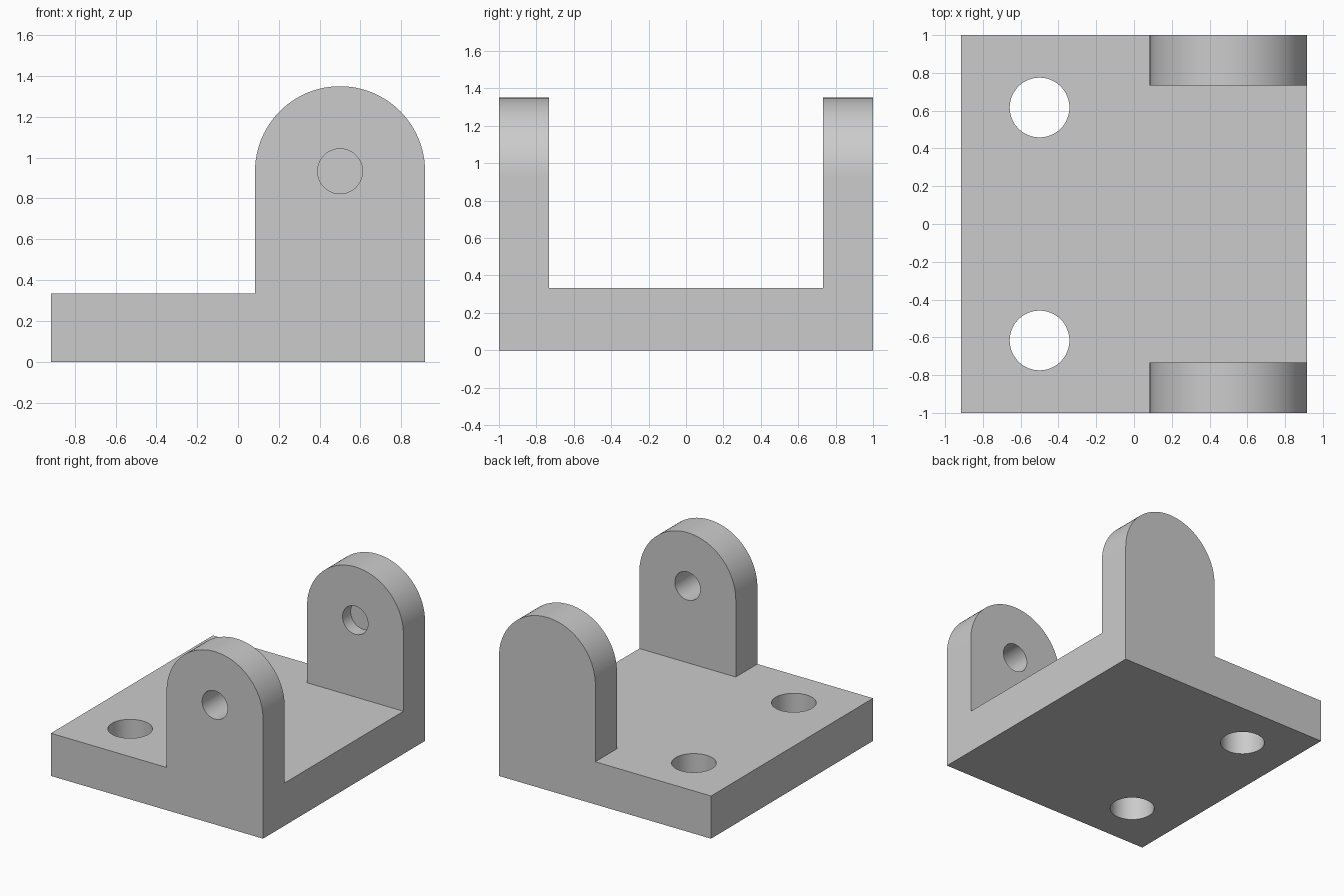
import bpy, bmesh, math

if "Cube" in bpy.data.objects:
    bpy.data.objects.remove(bpy.data.objects["Cube"])

U = 1 / 30                      # drawing unit
HALF_X, HALF_Y = 27.5 * U, 1.0
BASE_H = 10 * U
LUG_R, LUG_X, LUG_Z, LUG_T = 12.5 * U, 15 * U, 28 * U, 8 * U

grey = bpy.data.materials.new("grey")
grey.diffuse_color = (0.6, 0.6, 0.6, 1)
grey.use_nodes = True
grey.node_tree.nodes["Principled BSDF"].inputs["Base Color"].default_value = grey.diffuse_color


def extrude(name, outline, offset):
    """Solid made by sweeping a planar outline along an offset."""
    bm = bmesh.new()
    face = bm.faces.new([bm.verts.new(p) for p in outline])
    new = bmesh.ops.extrude_face_region(bm, geom=[face])["geom"]
    bmesh.ops.translate(bm, vec=offset, verts=[g for g in new if isinstance(g, bmesh.types.BMVert)])
    bmesh.ops.recalc_face_normals(bm, faces=bm.faces)
    mesh = bpy.data.meshes.new(name)
    bm.to_mesh(mesh)
    bm.free()
    mesh.materials.append(grey)
    obj = bpy.data.objects.new(name, mesh)
    bpy.context.collection.objects.link(obj)
    return obj


def arc(radius, end, steps):
    return [(radius * math.cos(end * i / steps), radius * math.sin(end * i / steps))
            for i in range(steps + 1)]


def combine(target, tool, operation):
    """Apply a boolean and discard the tool."""
    mod = target.modifiers.new(operation, 'BOOLEAN')
    mod.operation, mod.object, mod.solver = operation, tool, 'EXACT'
    tool.hide_render = True
    bpy.context.view_layer.objects.active = target
    bpy.ops.object.modifier_apply(modifier=mod.name)
    bpy.data.objects.remove(tool)


# Base plate
bracket = extrude("clevis_bracket", [(-HALF_X, -HALF_Y, 0), (HALF_X, -HALF_Y, 0),
                                     (HALF_X, HALF_Y, 0), (-HALF_X, HALF_Y, 0)], (0, 0, BASE_H))

# Round-topped lugs at the front and back edges
for side in (-1, 1):
    outline = [(LUG_X + x, side * HALF_Y, LUG_Z + z) for x, z in arc(LUG_R, math.pi, 48)]
    outline += [(LUG_X - LUG_R, side * HALF_Y, 0), (LUG_X + LUG_R, side * HALF_Y, 0)]
    combine(bracket, extrude("lug", outline, (0, -side * LUG_T, 0)), 'UNION')

# Mounting holes through the plate
for side in (-1, 1):
    ring = [(-0.5 + x, side * 18.5 * U + y, -0.1) for x, y in arc(0.158, math.tau, 64)[:-1]]
    combine(bracket, extrude("mounting_hole", ring, (0, 0, 0.6)), 'DIFFERENCE')

# Pin hole: through the front lug, blind in the back lug
ring = [(LUG_X + x, -1.1, LUG_Z + z) for x, z in arc(0.11, math.tau, 64)[:-1]]
pin_end = HALF_Y - LUG_T + 0.1
combine(bracket, extrude("pin_hole", ring, (0, pin_end + 1.1, 0)), 'DIFFERENCE')

# Smooth curved walls, crisp edges
bpy.ops.object.select_all(action='DESELECT')
bracket.select_set(True)
bpy.context.view_layer.objects.active = bracket
bpy.ops.object.shade_smooth_by_angle(angle=math.radians(30))
